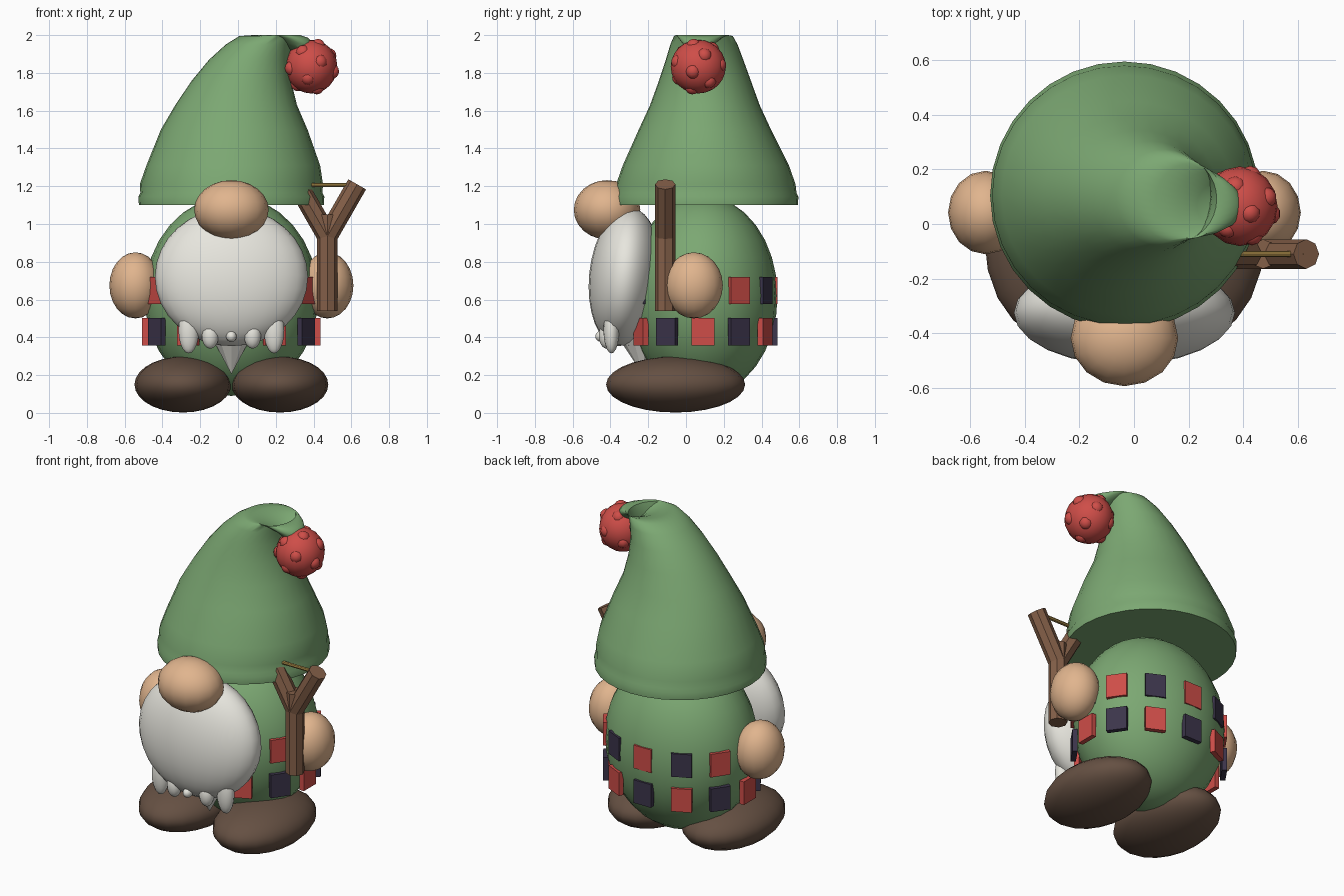
import bpy, bmesh, math
from mathutils import Vector, Matrix

if "Cube" in bpy.data.objects:
    bpy.data.objects.remove(bpy.data.objects["Cube"])

CX = -0.035  # the figure's own middle line


def material(name, rgb):
    m = bpy.data.materials.new(name)
    m.diffuse_color = (*rgb, 1)
    m.use_nodes = True
    m.node_tree.nodes["Principled BSDF"].inputs["Base Color"].default_value = m.diffuse_color
    return m


GREEN = material("green_cloth", (0.20, 0.39, 0.17))
RED = material("red_wool", (0.62, 0.075, 0.065))
DARK = material("dark_cloth", (0.045, 0.035, 0.07))
SKIN = material("skin", (0.75, 0.46, 0.27))
WHITE = material("beard_white", (0.80, 0.79, 0.73))
BROWN = material("boot_brown", (0.13, 0.08, 0.055))
WOOD = material("wood", (0.23, 0.115, 0.065))
BAND = material("rubber", (0.38, 0.24, 0.06))


def finish(ob, name, mat, smooth=True):
    ob.name = name
    ob.data.materials.append(mat)
    if smooth:
        bpy.ops.object.select_all(action='DESELECT')
        ob.select_set(True)
        bpy.context.view_layer.objects.active = ob
        bpy.ops.object.shade_smooth_by_angle(angle=math.radians(50))
    return ob


def from_bmesh(bm, name, mat, smooth=True):
    bmesh.ops.recalc_face_normals(bm, faces=bm.faces)
    me = bpy.data.meshes.new(name)
    bm.to_mesh(me)
    bm.free()
    ob = bpy.data.objects.new(name, me)
    bpy.context.collection.objects.link(ob)
    return finish(ob, name, mat, smooth)


def ellipsoid(name, loc, radii, mat, seg=24, rings=16, tilt=0):
    bpy.ops.mesh.primitive_uv_sphere_add(segments=seg, ring_count=rings, location=loc)
    ob = bpy.context.object
    ob.scale = radii
    ob.rotation_euler.x = tilt
    return finish(ob, name, mat)


def rod(name, a, b, r, mat, sides=8, r2=None):
    a, b = Vector(a), Vector(b)
    d = b - a
    bpy.ops.mesh.primitive_cone_add(vertices=sides, radius1=r, radius2=r if r2 is None else r2,
                                    depth=d.length, location=(a + b) / 2)
    ob = bpy.context.object
    ob.rotation_euler = d.to_track_quat('Z', 'Y').to_euler()
    return finish(ob, name, mat, False)


# Body
ellipsoid("body", (CX, 0.09, 0.62), (0.46, 0.395, 0.53), GREEN)

# Two rows of checked patches around the body
for row, z in enumerate((0.43, 0.648)):
    for i in range(12):
        a = i * math.tau / 12
        bm = bmesh.new()
        bmesh.ops.create_cube(bm, size=1, matrix=Matrix.Diagonal((0.03, 0.12, 0.145, 1)))
        ob = from_bmesh(bm, f"patch_{row}_{i}", RED if (i + row) % 2 == 0 else DARK, False)
        ob.location = (CX + 0.457 * math.cos(a), 0.09 + 0.38 * math.sin(a), z)
        ob.rotation_euler.z = math.atan2(math.sin(a) / 0.38, math.cos(a) / 0.457)

# Hands and boots
for s, side in ((-1, "left"), (1, "right")):
    ellipsoid(f"hand_{side}", (CX + s * 0.508, 0.042, 0.675), (0.138, 0.153, 0.175), SKIN, 16, 12)
    ellipsoid(f"boot_{side}", (CX + s * 0.257, -0.055, 0.15), (0.256, 0.368, 0.148), BROWN, 20, 14)

# Nose, beard and beard locks
ellipsoid("nose", (CX, -0.418, 1.075), (0.197, 0.176, 0.157), SKIN, 16, 12)
ellipsoid("beard", (CX, -0.325, 0.72), (0.405, 0.188, 0.368), WHITE, 24, 16, -0.1)
rod("beard_point", (CX, -0.25, 0.44), (CX, -0.23, 0.205), 0.13, WHITE, 10, 0.0)
for s in (-1, 1):
    ellipsoid("lock_outer", (CX + s * 0.226, -0.395, 0.437), (0.054, 0.042, 0.122), WHITE, 12, 10)
    ellipsoid("lock_inner", (CX + s * 0.112, -0.42, 0.41), (0.045, 0.042, 0.07), WHITE, 12, 10)
ellipsoid("lock_middle", (CX, -0.445, 0.405), (0.028, 0.035, 0.03), WHITE, 12, 10)

# Hat: rings (z, centre x, centre y, radius x, radius y), the tip folds over to the right
hat_rings = [
    (1.10, -0.035, 0.105, 0.490, 0.488), (1.145, -0.035, 0.105, 0.492, 0.490),
    (1.165, -0.035, 0.105, 0.482, 0.480), (1.21, -0.035, 0.105, 0.485, 0.475),
    (1.31, -0.025, 0.105, 0.460, 0.440), (1.50, -0.020, 0.100, 0.388, 0.350),
    (1.63, -0.010, 0.100, 0.322, 0.290), (1.76, 0.018, 0.100, 0.262, 0.243),
    (1.87, 0.060, 0.098, 0.213, 0.205), (1.95, 0.110, 0.095, 0.175, 0.178),
    (1.995, 0.155, 0.092, 0.148, 0.156), (2.00, 0.205, 0.085, 0.125, 0.138),
    (1.985, 0.265, 0.075, 0.108, 0.115), (1.955, 0.315, 0.068, 0.085, 0.085),
    (1.90, 0.355, 0.065, 0.045, 0.045),
]
bm = bmesh.new()
N = 32
loops = []
for z, cx, cy, rx, ry in hat_rings:
    loops.append([bm.verts.new((cx + rx * math.cos(k * math.tau / N),
                                cy + ry * math.sin(k * math.tau / N), z)) for k in range(N)])
for lo, hi in zip(loops, loops[1:]):
    for k in range(N):
        bm.faces.new((lo[k], lo[(k + 1) % N], hi[(k + 1) % N], hi[k]))
bm.faces.new(loops[0])
bm.faces.new(loops[-1])
from_bmesh(bm, "hat", GREEN)

# Bobble with knobs spread evenly over it
P = Vector((0.388, 0.065, 1.833))
ellipsoid("bobble", P, (0.138, 0.146, 0.142), RED, 16, 12)
for i in range(14):
    h = 1 - 2 * (i + 0.5) / 14
    a = i * 2.39996 - 0.6
    r = math.sqrt(1 - h * h)
    d = Vector((r * math.cos(a), r * math.sin(a), h))
    ellipsoid(f"bobble_knob_{i}", P + d * 0.115, (0.04, 0.04, 0.04), RED, 10, 8)

# Slingshot
SY = -0.11
rod("sling_handle", (0.473, SY, 0.54), (0.473, SY, 1.05), 0.054, WOOD)
for s, side in ((-1, "left"), (1, "right")):
    rod(f"sling_prong_{side}", (0.473, SY, 0.935), (0.473 + s * 0.158, SY, 1.21), 0.054, WOOD)
rod("sling_band", (0.32, SY, 1.206), (0.62, SY, 1.206), 0.011, BAND)
